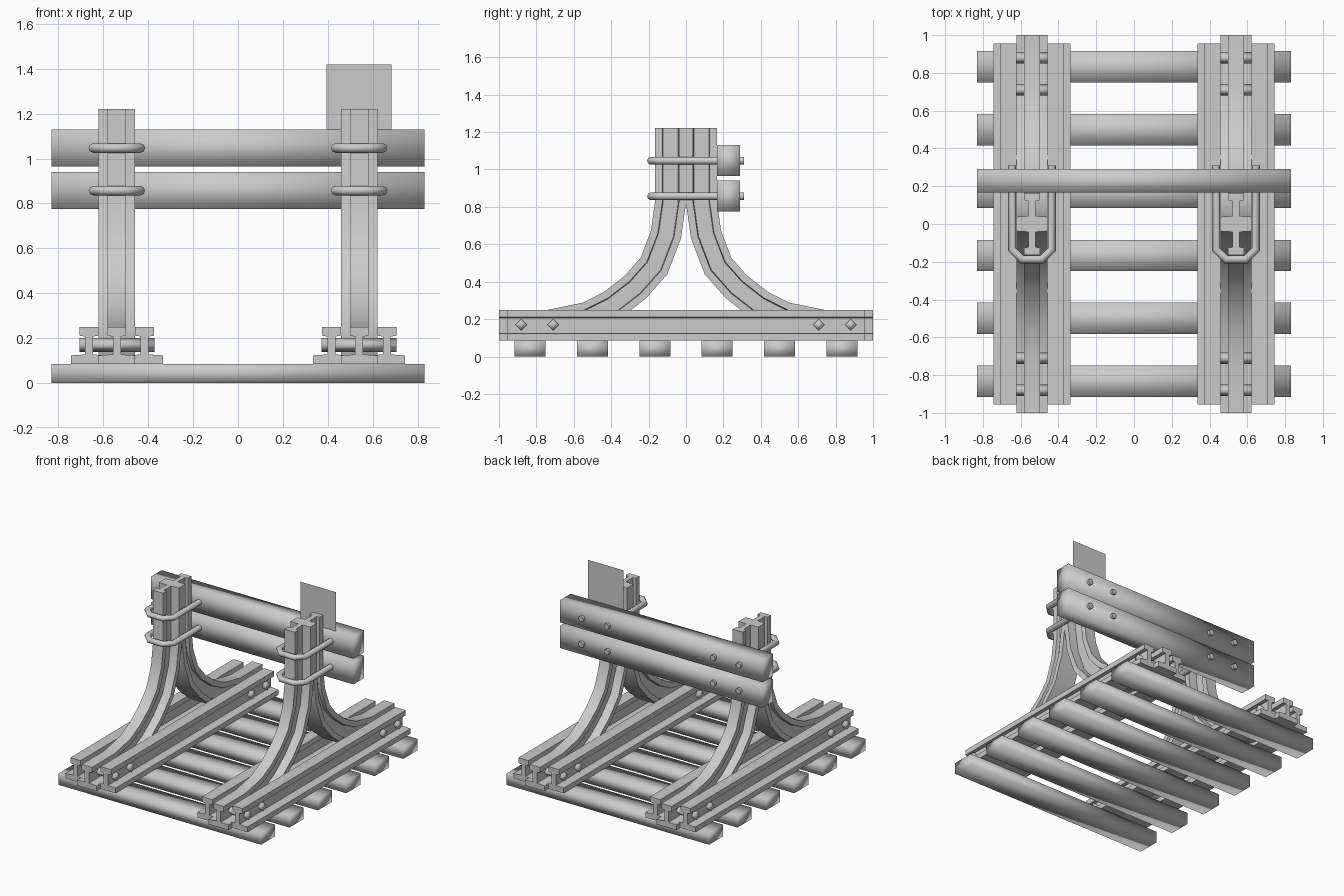
import bpy, bmesh
from math import cos, sin, pi, radians
from mathutils import Vector

if "Cube" in bpy.data.objects:
    bpy.data.objects.remove(bpy.data.objects["Cube"])


def finish(name, bm, angle):
    bmesh.ops.recalc_face_normals(bm, faces=bm.faces[:])
    me = bpy.data.meshes.new(name)
    bm.to_mesh(me)
    bm.free()
    ob = bpy.data.objects.new(name, me)
    bpy.context.collection.objects.link(ob)
    bpy.ops.object.select_all(action='DESELECT')
    ob.select_set(True)
    bpy.context.view_layer.objects.active = ob
    if angle >= 180:
        bpy.ops.object.shade_smooth()
    elif angle > 0:
        bpy.ops.object.shade_smooth_by_angle(angle=radians(angle))
    return ob


def sweep(name, path, profile, place, angle=35):
    """Sweep a (u, v) profile along a flat path with mitred corners."""
    pts = [Vector(p) for p in path]
    bm = bmesh.new()
    rings = []
    for i, p in enumerate(pts):
        t0 = (p - pts[i - 1]).normalized() if i else (pts[1] - p).normalized()
        t1 = (pts[i + 1] - p).normalized() if i < len(pts) - 1 else t0
        t = (t0 + t1).normalized()
        n = Vector((-t.y, t.x)) / t.dot(t0)
        rings.append([bm.verts.new(place(p.x + n.x * v, p.y + n.y * v, u)) for u, v in profile])
    k = len(profile)
    for a, b in zip(rings, rings[1:]):
        for j in range(k):
            bm.faces.new((a[j], a[(j + 1) % k], b[(j + 1) % k], b[j]))
    bm.faces.new(rings[0])
    bm.faces.new(rings[-1])
    return finish(name, bm, angle)


def box(name, lo, hi):
    bm = bmesh.new()
    bmesh.ops.create_cube(bm, size=1)
    for v in bm.verts:
        v.co = [(l + h) / 2 + c * (h - l) for c, l, h in zip(v.co, lo, hi)]
    return finish(name, bm, 180)


def ngon(r, n):
    return [(r * cos(2 * pi * i / n), r * sin(2 * pi * i / n)) for i in range(n)]


# rail cross-section: wide foot, thin web, narrow head
half = [(0.081, 0), (0.081, 0.038), (0.018, 0.042), (0.018, 0.122), (0.042, 0.126), (0.042, 0.165)]
rail = half + [(-u, v) for u, v in reversed(half)]

# sleepers
for i in range(6):
    y = -0.833 + i * 0.3332
    box("sleeper", (-0.83, y - 0.083, 0), (0.83, y + 0.083, 0.085))

# curved upright path, along the foot of the rail
bend = [(-1, 0.085), (-0.72, 0.085), (-0.5, 0.13), (-0.35, 0.205), (-0.215, 0.31),
        (-0.1, 0.44), (-0.027, 0.63), (0, 0.82), (0, 1.222)]

for cx in (-0.54, 0.54):
    # straight rail pair
    for dx in (-0.124, 0.124):
        sweep("straight_rail", [(-0.955, 0.085), (0.955, 0.085)], rail,
              lambda a, b, u: (cx + dx + u, a, b))
    # two bent rails standing back to back
    for s in (1, -1):
        sweep("bent_rail", bend, rail, lambda a, b, u: (cx + u, s * a, b))
        # cross bolts through the rail feet
        for y in (0.88, 0.71):
            sweep("cross_bolt", [(-0.167, 0), (0.167, 0)], ngon(0.031, 4),
                  lambda a, b, u: (cx + a, s * y + u, 0.17 + b), 180)
    # clamps wrapping the uprights and passing through the beams
    clamp = [(-0.105, 0.31), (-0.105, -0.135), (-0.053, -0.187),
             (0.053, -0.187), (0.105, -0.135), (0.105, 0.31)]
    for z in (0.857, 1.047):
        sweep("clamp_bolt", clamp, ngon(0.021, 8),
              lambda a, b, u: (cx + a, b, z + u), 60)

# buffer beams
for z in (0.775, 0.965):
    box("buffer_beam", (-0.83, 0.166, z), (0.83, 0.29, z + 0.165))

# thin marker plate above the beam
bm = bmesh.new()
bm.faces.new([bm.verts.new((x, 0.167, z)) for x, z in
              ((0.395, 1.125), (0.685, 1.125), (0.685, 1.42), (0.395, 1.42))])
finish("marker_plate", bm, 0)
